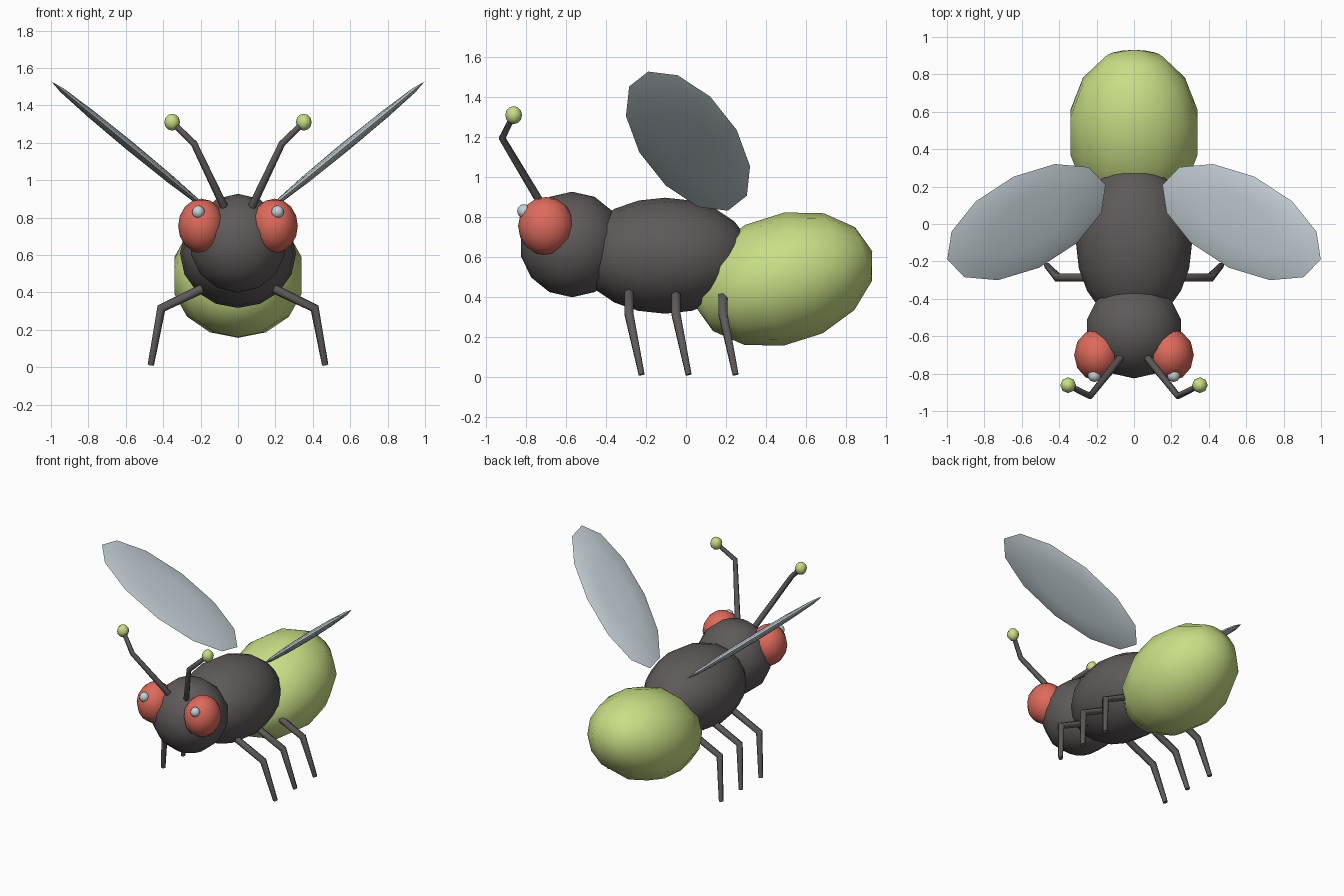
import bpy, bmesh, math
from mathutils import Matrix, Vector

if "Cube" in bpy.data.objects:
    bpy.data.objects.remove(bpy.data.objects["Cube"])


def material(name, rgb):
    m = bpy.data.materials.new(name)
    m.diffuse_color = (*rgb, 1)
    m.use_nodes = True
    m.node_tree.nodes["Principled BSDF"].inputs["Base Color"].default_value = m.diffuse_color
    return m


DARK = material("charcoal", (0.115, 0.102, 0.102))
GREEN = material("lime_green", (0.58, 0.73, 0.235))
RED = material("coral_red", (0.73, 0.145, 0.105))
PALE = material("pale_blue_grey", (0.56, 0.64, 0.68))


def finish(name, bm, mat, mirror, angle):
    bmesh.ops.recalc_face_normals(bm, faces=bm.faces)
    me = bpy.data.meshes.new(name)
    bm.to_mesh(me)
    bm.free()
    me.materials.append(mat)
    me.shade_smooth()
    me.set_sharp_from_angle(angle=math.radians(angle))
    ob = bpy.data.objects.new(name, me)
    bpy.context.collection.objects.link(ob)
    if mirror:
        mod = ob.modifiers.new("mirror", 'MIRROR')
        mod.use_mirror_merge = False
    return ob


def ellipsoid(name, centre, radii, mat, segs, rings, rot=Matrix(), mirror=False, angle=50):
    bm = bmesh.new()
    mtx = Matrix.Translation(centre) @ rot.to_4x4() @ Matrix.Diagonal((*radii, 1))
    bmesh.ops.create_uvsphere(bm, u_segments=segs, v_segments=rings, radius=1, matrix=mtx)
    return finish(name, bm, mat, mirror, angle)


def tube(name, points, radii, mat, sides=6):
    """Tapered limb along a bent path, mirrored to the other side."""
    pts = [Vector(p) for p in points]
    bm = bmesh.new()
    loops = []
    for i, p in enumerate(pts):
        before = (p - pts[i - 1]).normalized() if i else Vector()
        after = (pts[i + 1] - p).normalized() if i < len(pts) - 1 else Vector()
        d = (before + after).normalized()
        a = d.cross(Vector((0, 1, 0))).normalized()
        b = d.cross(a)
        loops.append([bm.verts.new(p + radii[i] * (a * math.cos(t) + b * math.sin(t)))
                      for t in (math.tau * k / sides for k in range(sides))])
    for lo, hi in zip(loops, loops[1:]):
        for k in range(sides):
            n = (k + 1) % sides
            bm.faces.new((lo[k], lo[n], hi[n], hi[k]))
    bm.faces.new(loops[0])
    bm.faces.new(loops[-1])
    return finish(name, bm, mat, True, 65)


def pitch(deg):
    return Matrix.Rotation(math.radians(deg), 4, 'X')


# Body
ellipsoid("head", (0, -0.57, 0.663), (0.265, 0.262, 0.264), DARK, 14, 7)
ellipsoid("thorax", (0, -0.105, 0.607), (0.31, 0.29, 0.43), DARK, 16, 10, pitch(90))
ellipsoid("abdomen", (0, 0.49, 0.49), (0.358, 0.325, 0.463), GREEN, 14, 7, pitch(107.5))

# Eyes with pale glints
ellipsoid("eye", (0.195, -0.70, 0.755), (0.125, 0.14, 0.146), RED, 12, 8, mirror=True)
ellipsoid("eye_glint", (0.212, -0.81, 0.83), (0.035, 0.035, 0.035), PALE, 10, 6, mirror=True)

# Antennae
tip = (0.352, -0.862, 1.31)
tube("antenna", [(0.075, -0.72, 0.86), (0.235, -0.92, 1.195), tip],
     [0.021, 0.018, 0.015], DARK)
ellipsoid("antenna_ball", tip, (0.042, 0.042, 0.045), GREEN, 8, 6, mirror=True)

# Legs
for name, y in (("front_leg", -0.285), ("middle_leg", -0.05), ("rear_leg", 0.185)):
    tube(name, [(0.19, y, 0.42), (0.41, y, 0.315), (0.466, y + 0.063, 0.012)],
         [0.025, 0.025, 0.017], DARK)

# Wings: thin ellipsoids raised outward and swept forward
rise, sweep = math.radians(39.4), math.radians(20)
up = Vector((math.cos(rise), 0, math.sin(rise)))
side = Vector((0, 1, 0))
u = up * math.cos(sweep) - side * math.sin(sweep)
v = side * math.cos(sweep) + up * math.sin(sweep)
frame = Matrix((u, v, u.cross(v))).transposed()
ellipsoid("wing", (0.575, 0.01, 1.18), (0.583, 0.259, 0.026), PALE, 12, 6, frame, True)
